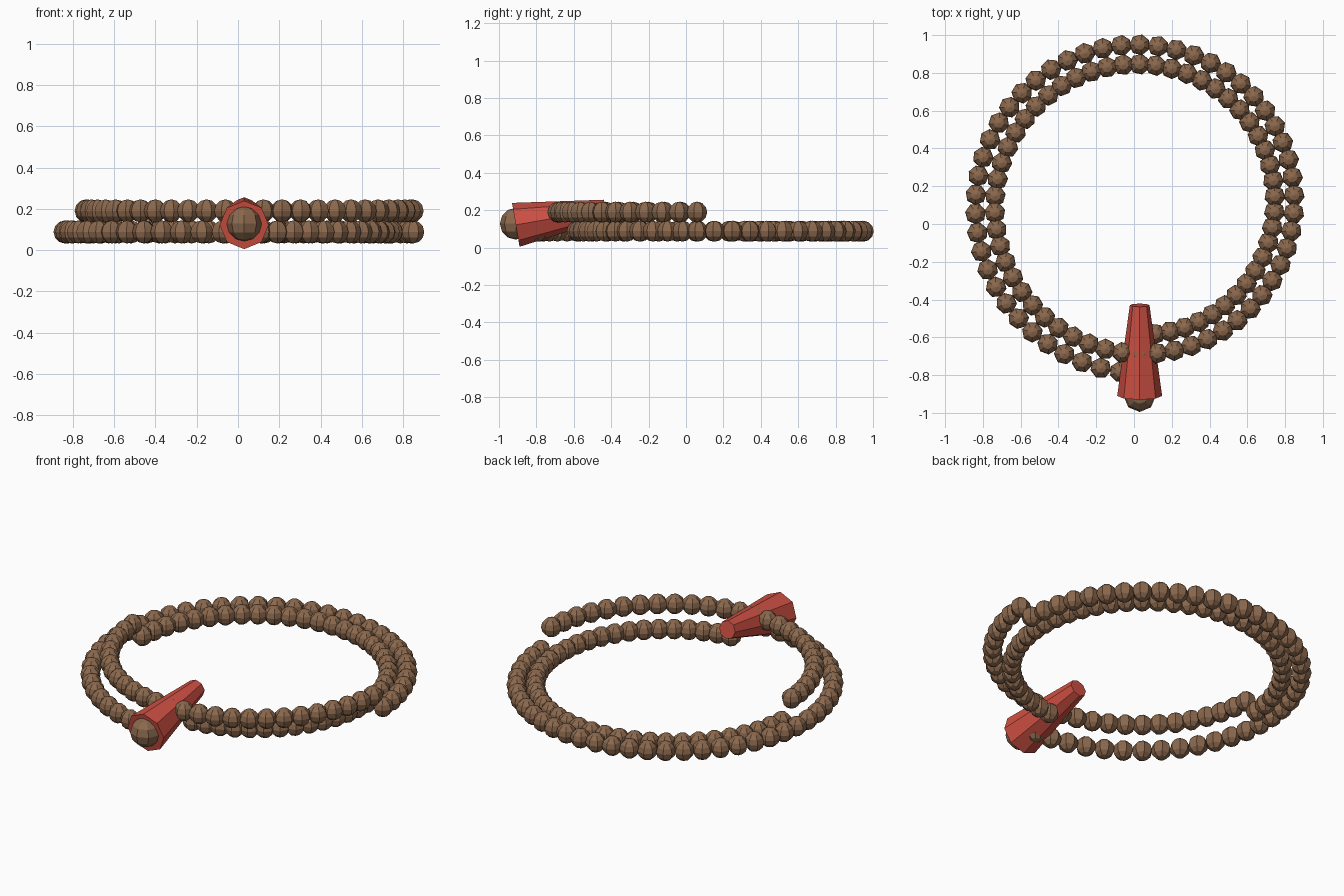
import bpy
import math
from mathutils import Vector

if "Cube" in bpy.data.objects:
    bpy.data.objects.remove(bpy.data.objects["Cube"])

CX, CY = 0.03, 0.105      # centre of the spiral
PER_TURN, COUNT = 54, 108 # beads per turn, total beads


def material(name, colour):
    m = bpy.data.materials.new(name)
    m.diffuse_color = (*colour, 1)
    m.use_nodes = True
    m.node_tree.nodes["Principled BSDF"].inputs["Base Color"].default_value = m.diffuse_color
    return m


brown = material("wood", (0.26, 0.14, 0.075))
red = material("red_thread", (0.62, 0.08, 0.055))


def finish(ob, name, mat):
    ob.name = name
    ob.data.materials.append(mat)
    return ob


# Strand of beads: a two-turn flat spiral whose middle half turn lies on top
bpy.ops.mesh.primitive_uv_sphere_add(segments=7, ring_count=6, radius=0.056)
first = finish(bpy.context.object, "bead", brown)
for i in range(COUNT):
    turn = i / PER_TURN
    angle = -math.pi / 2 - turn * math.tau
    r = 0.895 - 0.1025 * turn
    z = 0.19 if 0.75 < turn < 1.25 else 0.088
    bead = first if i == 0 else first.copy()
    if i:
        bead.data = first.data
        bpy.context.collection.objects.link(bead)
    bead.name = f"bead_{i + 1:03d}"
    bead.location = (CX + r * math.cos(angle), CY + r * math.sin(angle), z)
    bead.rotation_euler = (0, 0, angle)

# Tassel: tapered cone, tilted slightly, wide end to the front
wide, tip = Vector((CX, -0.91, 0.122)), Vector((CX, -0.43, 0.205))
axis = tip - wide
bpy.ops.mesh.primitive_cone_add(vertices=8, radius1=0.119, radius2=0.052,
                                depth=axis.length, location=(wide + tip) / 2)
tassel = finish(bpy.context.object, "tassel", red)
tassel.rotation_euler = axis.to_track_quat('Z', 'Y').to_euler()

# Large head bead set into the wide end of the tassel
bpy.ops.mesh.primitive_uv_sphere_add(segments=8, ring_count=6, radius=0.085,
                                     location=(CX, -0.91, 0.128))
finish(bpy.context.object, "head_bead", brown)
